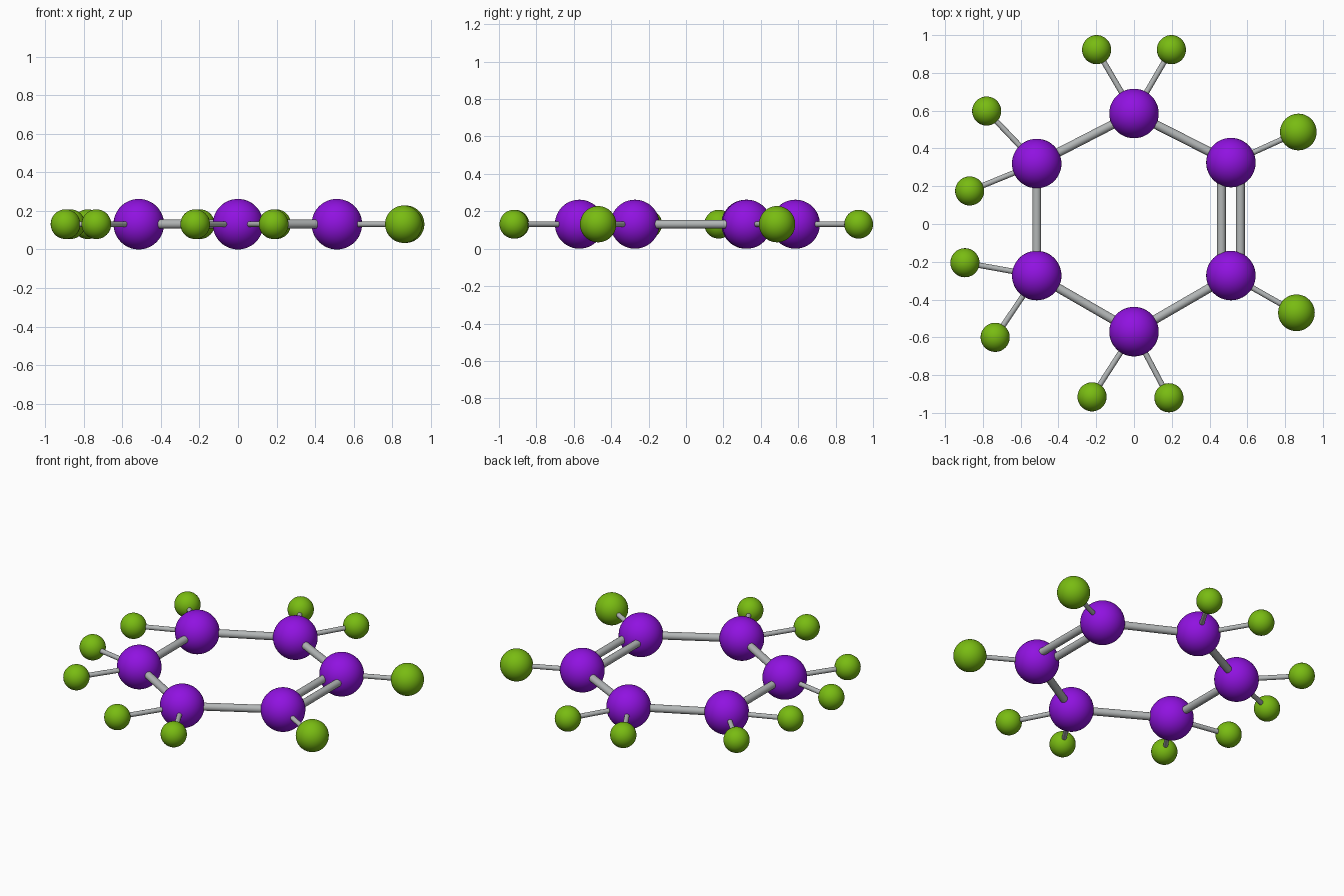
import bpy
from mathutils import Vector

if "Cube" in bpy.data.objects:
    bpy.data.objects.remove(bpy.data.objects["Cube"])

R_CORE, R_SMALL, R_LARGE = 0.131, 0.077, 0.097
Z = R_CORE


def material(name, rgb):
    mat = bpy.data.materials.new(name)
    mat.use_nodes = True
    color = (*rgb, 1.0)
    mat.diffuse_color = color
    mat.node_tree.nodes["Principled BSDF"].inputs["Base Color"].default_value = color
    return mat


purple = material("purple", (0.28, 0.006, 0.75))
green = material("green", (0.19, 0.50, 0.006))
grey = material("grey", (0.45, 0.47, 0.47))


def finish(name, mat):
    obj = bpy.context.object
    obj.name = name
    obj.data.materials.append(mat)
    bpy.ops.object.shade_smooth_by_angle()
    return obj


def ball(name, pos, radius, mat):
    bpy.ops.mesh.primitive_uv_sphere_add(segments=48, ring_count=24, radius=radius, location=pos)
    return finish(name, mat)


def rod(name, a, b, radius):
    bpy.ops.mesh.primitive_cylinder_add(vertices=24, radius=radius, depth=(b - a).length,
                                        location=(a + b) / 2)
    bpy.context.object.rotation_euler = (b - a).to_track_quat("Z", "Y").to_euler()
    return finish(name, grey)


# Ring centres, each with the outer balls attached to it
ring = [
    ((0.0, 0.585), [(-0.198, 0.923), (0.198, 0.923)], R_SMALL),
    ((0.513, 0.325), [(0.87, 0.487)], R_LARGE),
    ((0.513, -0.273), [(0.86, -0.47)], R_LARGE),
    ((0.0, -0.57), [(-0.222, -0.915), (0.185, -0.92)], R_SMALL),
    ((-0.515, -0.273), [(-0.895, -0.205), (-0.735, -0.6)], R_SMALL),
    ((-0.515, 0.32), [(-0.87, 0.175), (-0.78, 0.598)], R_SMALL),
]
centres = [Vector((*c, Z)) for c, _, _ in ring]

for i, (_, outers, radius) in enumerate(ring):
    # Large ball and its spokes
    core = centres[i]
    ball(f"ring_ball_{i}", core, R_CORE, purple)
    for j, xy in enumerate(outers):
        end = Vector((*xy, Z))
        ball(f"outer_ball_{i}_{j}", end, radius, green)
        rod(f"outer_rod_{i}_{j}", core, end, 0.0145)

    # Rod to the next large ball, doubled on the left side
    after = centres[(i + 1) % len(ring)]
    offsets = (-0.05, 0.05) if i == 1 else (0.0,)
    side = (after - core).normalized().cross(Vector((0, 0, 1)))
    for j, off in enumerate(offsets):
        rod(f"ring_rod_{i}_{j}", core + side * off, after + side * off, 0.0235)
